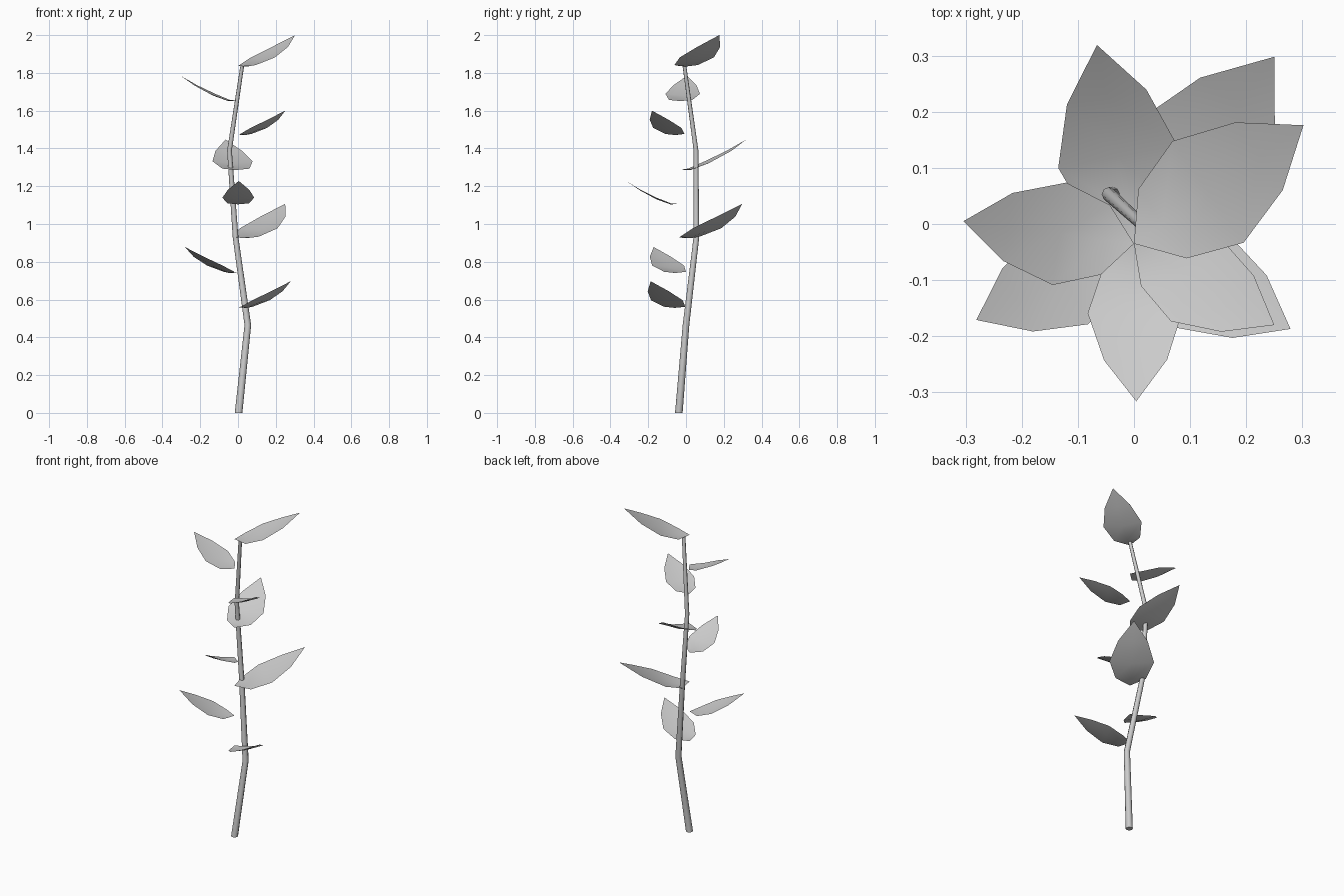
import bpy, bmesh, math
from mathutils import Vector

cube = bpy.data.objects.get("Cube")
if cube:
    bpy.data.objects.remove(cube, do_unlink=True)

grey = bpy.data.materials.new("plain_grey")
grey.use_nodes = True
grey.diffuse_color = (0.6, 0.6, 0.6, 1)
grey.node_tree.nodes["Principled BSDF"].inputs["Base Color"].default_value = (0.6, 0.6, 0.6, 1)


def finish(name, bm):
    """Turn a bmesh into a smooth shaded object."""
    mesh = bpy.data.meshes.new(name)
    for f in bm.faces:
        f.smooth = True
    bm.to_mesh(mesh)
    bm.free()
    mesh.materials.append(grey)
    ob = bpy.data.objects.new(name, mesh)
    bpy.context.collection.objects.link(ob)
    return ob


# Stem: tapering tube through a crooked path
PATH = [(0.003, -0.038, 0.0), (0.052, 0.0, 0.465), (-0.013, 0.055, 0.93),
        (-0.045, 0.053, 1.39), (0.022, -0.008, 1.835)]
SIDES = 8
bm = bmesh.new()
rings = []
for i, p in enumerate(PATH):
    r = 0.02 - 0.0025 * i
    ring = []
    for k in range(SIDES):
        a = math.tau * k / SIDES
        ring.append(bm.verts.new(Vector(p) + Vector((r * math.cos(a), r * math.sin(a), 0))))
    rings.append(ring)
for low, high in zip(rings, rings[1:]):
    for k in range(SIDES):
        n = (k + 1) % SIDES
        bm.faces.new((low[k], low[n], high[n], high[k]))
bm.faces.new(rings[0][::-1])
bm.faces.new(rings[-1])
stem = finish("stem", bm)
for ob in bpy.context.selected_objects:
    ob.select_set(False)
stem.select_set(True)
bpy.context.view_layer.objects.active = stem
bpy.ops.object.shade_smooth_by_angle(angle=math.radians(60))

# Leaf outline: (part of length, half width, sag of edge, sag of midrib), per unit length
OUTLINE = [(0.168, 0.204, 0.06, 0.08), (0.437, 0.3, 0.07, 0.1), (0.738, 0.2, 0.052, 0.066)]
ROOT = (0.0, -0.035)


def leaf(name, root_z, tip):
    """Cupped, pointed leaf rising from the stem axis to its tip."""
    root = Vector((*ROOT, root_z))
    run = Vector(tip) - root
    flat = Vector((run.x, run.y, 0))
    size = flat.length
    side = Vector((-flat.y, flat.x, 0)) / size
    bm = bmesh.new()
    rows = []
    for t, w, edge, rib in OUTLINE:
        mid = root + run * t
        rows.append([bm.verts.new(mid + side * (s * w * size) - Vector((0, 0, sag * size)))
                     for s, sag in ((-1, edge), (0, rib), (1, edge))])
    start, end = bm.verts.new(root), bm.verts.new(tip)
    for s in (0, 1):
        bm.faces.new((start, rows[0][s], rows[0][s + 1]))
        for a, b in zip(rows, rows[1:]):
            bm.faces.new((a[s], b[s], b[s + 1], a[s + 1]))
        bm.faces.new((rows[-1][s], end, rows[-1][s + 1]))
    bmesh.ops.recalc_face_normals(bm, faces=bm.faces)
    if sum(f.normal.z for f in bm.faces) < 0:
        bmesh.ops.reverse_faces(bm, faces=bm.faces)
    finish(name, bm)


# Leaves from bottom to top: root height and tip point
LEAVES = [(0.558, (0.279, -0.187, 0.697)), (0.743, (-0.281, -0.171, 0.878)),
          (0.928, (0.25, 0.298, 1.107)), (1.106, (0.004, -0.316, 1.228)),
          (1.288, (-0.066, 0.319, 1.447)), (1.473, (0.25, -0.18, 1.6)),
          (1.653, (-0.304, 0.005, 1.785)), (1.836, (0.302, 0.176, 2.0))]
for i, (z, tip) in enumerate(LEAVES):
    leaf(f"leaf_{i + 1}", z, tip)
